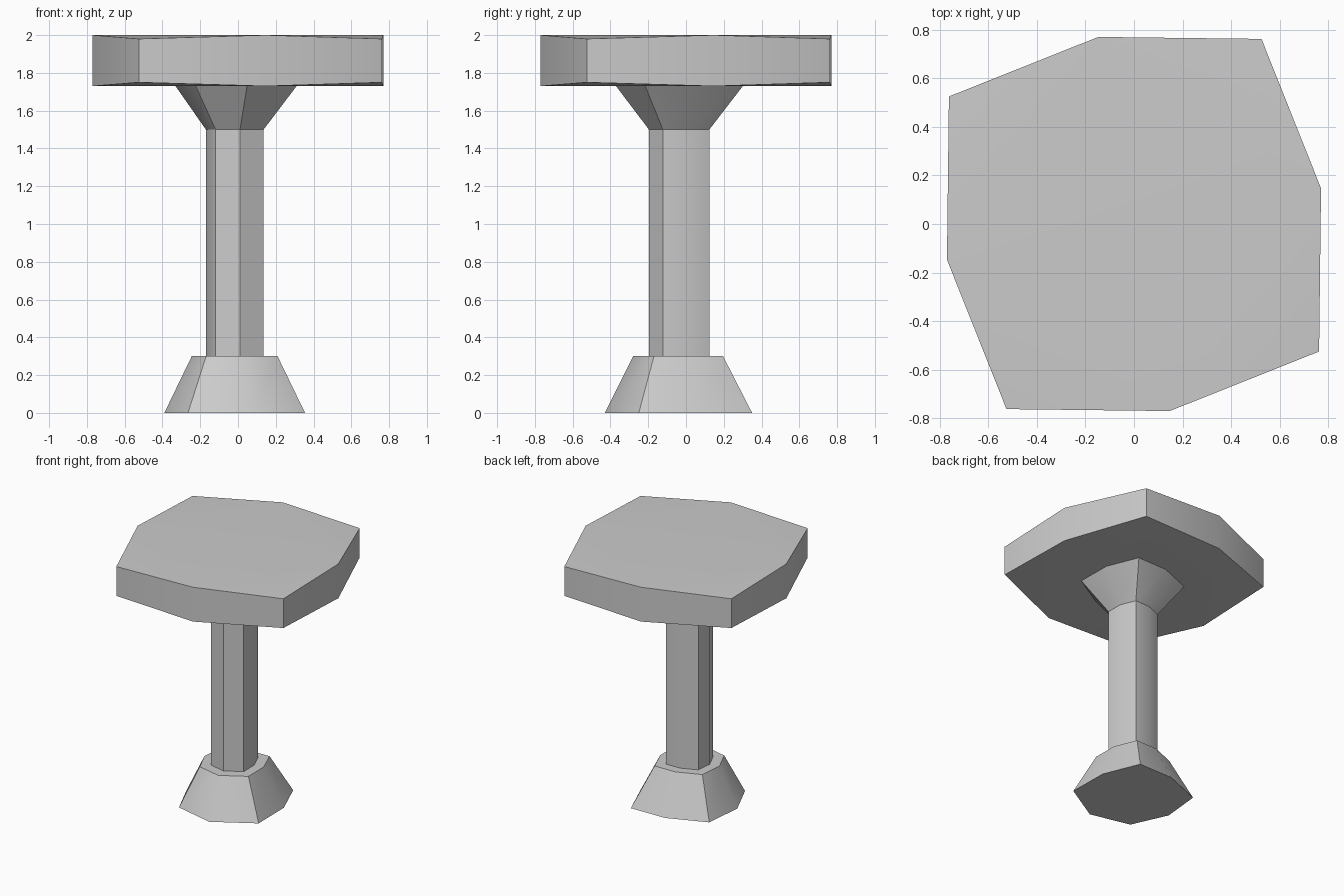
import bpy
import bmesh
from math import radians, sin, cos, pi

cube = bpy.data.objects.get("Cube")
if cube:
    bpy.data.objects.remove(cube, do_unlink=True)

stone = bpy.data.materials.new("stone_grey")
stone.use_nodes = True
GREY = (0.6, 0.6, 0.6, 1)
stone.diffuse_color = GREY
stone.node_tree.nodes["Principled BSDF"].inputs["Base Color"].default_value = GREY

# Uneven eight-sided outline shared by the foot, shaft and flare
OUTLINE = [(-.265, -.355), (.05, -.43), (.355, -.25), (.35, .07),
           (.235, .35), (-.06, .345), (-.36, .225), (-.39, -.08)]


def section(scale, dx, dy, z):
    return [(x * scale + dx, y * scale + dy, z) for x, y in OUTLINE]


def loft(name, rings, crease, cap=None):
    """Skin rings of points from bottom to top and close both ends."""
    bm = bmesh.new()
    loops = [[bm.verts.new(p) for p in ring] for ring in rings]
    n = len(loops[0])
    for low, high in zip(loops, loops[1:]):
        for i in range(n):
            j = (i + 1) % n
            bm.faces.new((low[i], low[j], high[j], high[i]))
    for loop in (loops[0], loops[-1]):
        if cap:
            cap(bm, loop)
        else:
            bm.faces.new(loop)
    bmesh.ops.recalc_face_normals(bm, faces=bm.faces)
    mesh = bpy.data.meshes.new(name)
    bm.to_mesh(mesh)
    bm.free()
    mesh.materials.append(stone)
    obj = bpy.data.objects.new(name, mesh)
    bpy.context.collection.objects.link(obj)
    bpy.ops.object.select_all(action='DESELECT')
    obj.select_set(True)
    bpy.context.view_layer.objects.active = obj
    bpy.ops.object.shade_smooth_by_angle(angle=radians(crease))
    return obj


# Foot
loft("foot", [section(1, 0, 0, 0), section(.61, -.007, -.017, .3)], 40)

# Shaft that widens into a flare under the slab
loft("shaft", [section(.41, -.01, -.02, .29), section(.41, -.01, -.02, 1.5),
               section(.87, .005, 0, 1.735)], 33)


# Slab: a flat square in the middle with four slightly worn corners
def worn_cap(bm, loop):
    bm.faces.new(loop[::2])
    for i in range(0, 8, 2):
        bm.faces.new((loop[i], loop[i + 1], loop[(i + 2) % 8]))


def slab_ring(z_mid, z_corner):
    ring = []
    for k in range(4):
        c, s = round(cos(k * pi / 2)), round(sin(k * pi / 2))
        for x, y, z in ((.77, .147, z_mid), (.525, .762, z_corner)):
            ring.append((x * c - y * s, x * s + y * c, z))
    return ring


loft("top_slab", [slab_ring(1.73, 1.75), slab_ring(2, 1.98)], 40, worn_cap)
